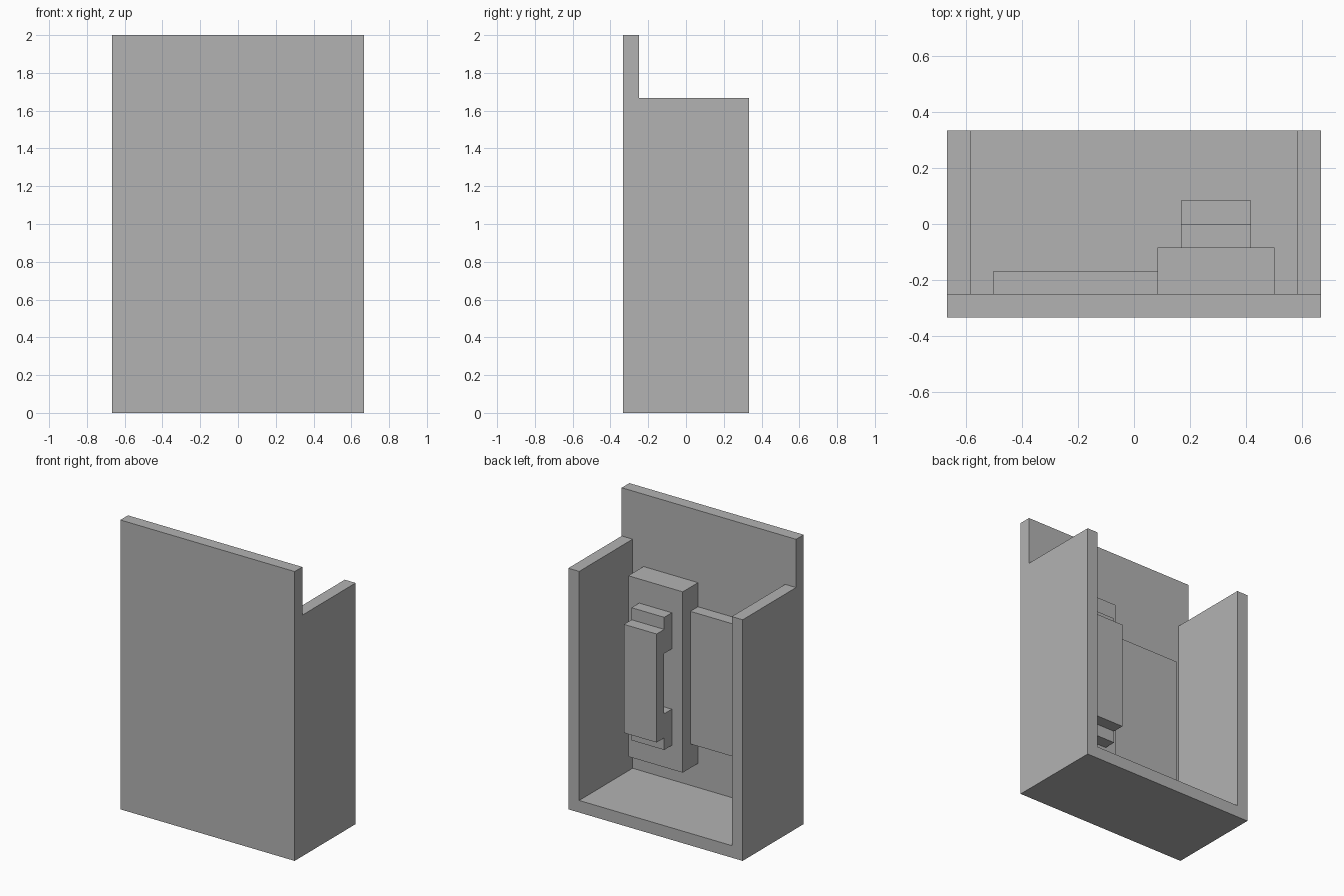
import bpy

if "Cube" in bpy.data.objects:
    bpy.data.objects.remove(bpy.data.objects["Cube"])

U = 1 / 12  # the model sits on a grid of twelfths

grey = bpy.data.materials.new("plain grey")
grey.diffuse_color = (0.45, 0.45, 0.45, 1)
grey.use_nodes = True
grey.node_tree.nodes["Principled BSDF"].inputs["Base Color"].default_value = grey.diffuse_color


def box(name, x, y, z):
    """Box from (min, max) ranges in grid units."""
    lo, hi = zip(x, y, z)
    bpy.ops.mesh.primitive_cube_add(size=1, location=[(a + b) / 2 * U for a, b in zip(lo, hi)])
    ob = bpy.context.object
    ob.name = name
    ob.scale = [(b - a) * U for a, b in zip(lo, hi)]
    bpy.ops.object.transform_apply(location=False, rotation=False, scale=True)
    ob.data.materials.append(grey)
    return ob


# Open-backed casing
box("front_panel", (-8, 8), (-4, -3), (0, 24))
box("floor", (-7, 7), (-3, 4), (0, 1))
for side, x in (("left", -8), ("right", 7)):
    box(side + "_wall", (x, x + 1), (-3, 4), (0, 20))

# Parts mounted on the inside of the panel
box("thin_plate", (-6, 1), (-3, -2), (5, 16))
box("handle_block", (1, 6), (-3, -1), (3, 18))

# Handle: two stand-offs and a grip
for name, z in (("lower", 5), ("upper", 13)):
    box(name + "_handle_mount", (2, 5), (-1, 0), (z, z + 3))
box("handle_grip", (2, 5), (0, 1), (6, 15))
